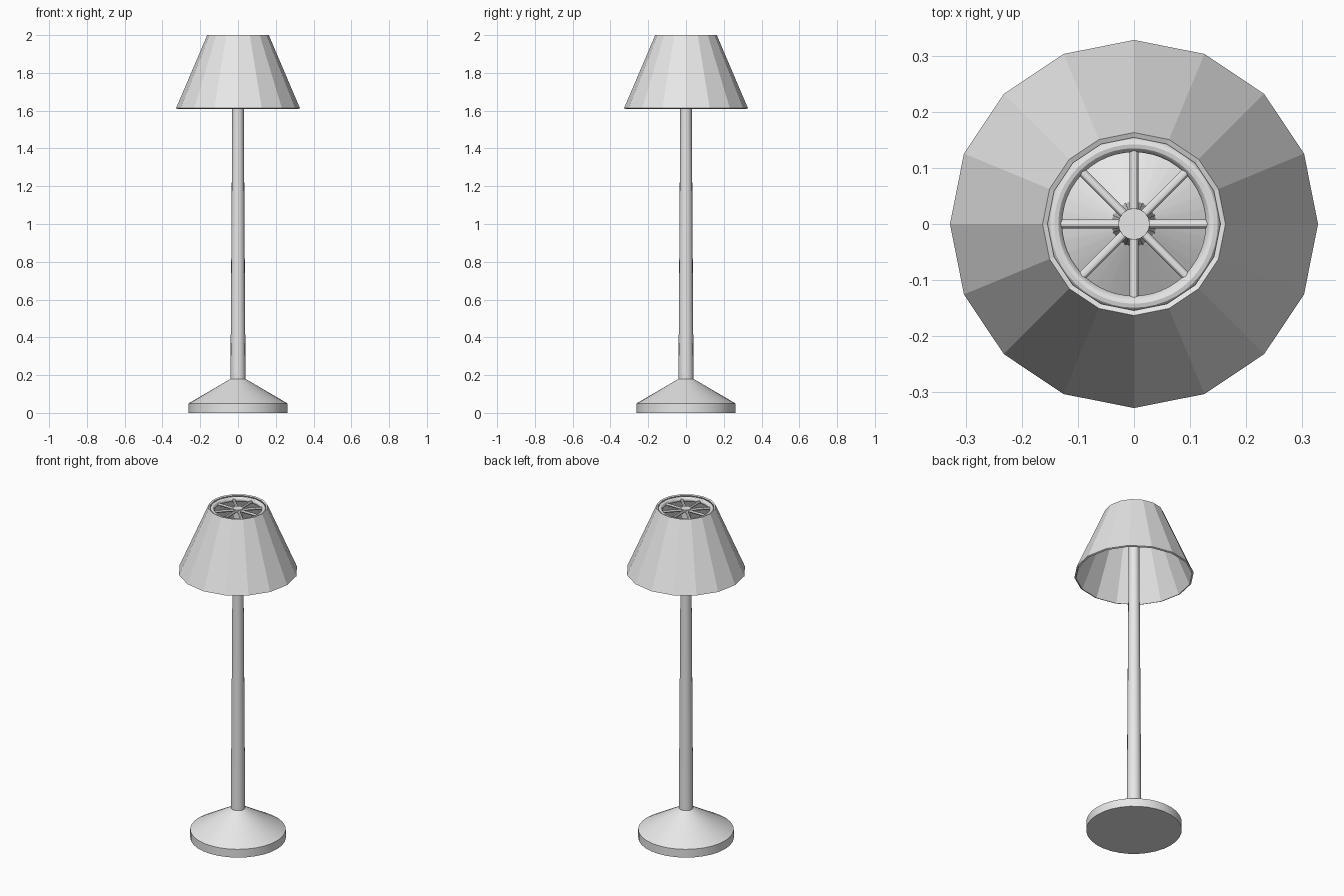
import bpy, bmesh
from math import cos, sin, pi, radians
from mathutils import Matrix

cube = bpy.data.objects.get("Cube")
if cube:
    bpy.data.objects.remove(cube)

grey = bpy.data.materials.new("light grey")
grey.use_nodes = True
COLOUR = (0.8, 0.8, 0.8, 1)
grey.diffuse_color = COLOUR
grey.node_tree.nodes["Principled BSDF"].inputs["Base Color"].default_value = COLOUR


def finish(obj, name, smooth=True):
    obj.name = name
    obj.data.materials.append(grey)
    if smooth:
        bpy.ops.object.select_all(action="DESELECT")
        obj.select_set(True)
        bpy.context.view_layer.objects.active = obj
        bpy.ops.object.shade_smooth_by_angle(angle=radians(30))
    return obj


def lathe(name, profile, sides, closed=False, smooth=True):
    """Revolve (radius, z) points; open profiles are capped at both ends."""
    bm = bmesh.new()
    rings = [[bm.verts.new((r * cos(2 * pi * i / sides), r * sin(2 * pi * i / sides), z))
              for i in range(sides)] for r, z in profile]
    pairs = list(zip(rings, rings[1:]))
    if closed:
        pairs.append((rings[-1], rings[0]))
    else:
        bm.faces.new(rings[0])
        bm.faces.new(rings[-1])
    for a, b in pairs:
        for i in range(sides):
            j = (i + 1) % sides
            bm.faces.new((a[i], a[j], b[j], b[i]))
    bmesh.ops.recalc_face_normals(bm, faces=bm.faces)
    mesh = bpy.data.meshes.new(name)
    bm.to_mesh(mesh)
    bm.free()
    obj = bpy.data.objects.new(name, mesh)
    bpy.context.collection.objects.link(obj)
    return finish(obj, name, smooth)


# Weighted foot and tapering stem
lathe("base", [(0.262, 0), (0.262, 0.05), (0.04, 0.18)], 32)
lathe("pole", [(0.04, 0.17), (0.028, 1.992)], 16)

# Faceted shade with a thin wall whose rims lie square to the slope
lathe("lampshade", [(0.328, 1.613), (0.163, 2.0), (0.154, 1.996), (0.319, 1.609)],
      16, closed=True, smooth=False)

# Support ring inside the top of the shade
RING_Z = 1.98
bpy.ops.mesh.primitive_torus_add(major_segments=48, minor_segments=12, major_radius=0.142,
                                 minor_radius=0.014, location=(0, 0, RING_Z))
finish(bpy.context.object, "support_ring")

# Spokes from the pole to the ring
LENGTH = 0.135
bm = bmesh.new()
for i in range(8):
    place = (Matrix.Translation((0, 0, RING_Z)) @ Matrix.Rotation(i * pi / 4, 4, "Z")
             @ Matrix.Translation((LENGTH / 2, 0, 0)) @ Matrix.Rotation(pi / 2, 4, "Y"))
    bmesh.ops.create_cone(bm, cap_ends=True, segments=12, radius1=0.008, radius2=0.008,
                          depth=LENGTH, matrix=place)
mesh = bpy.data.meshes.new("spokes")
bm.to_mesh(mesh)
bm.free()
spokes = bpy.data.objects.new("spokes", mesh)
bpy.context.collection.objects.link(spokes)
finish(spokes, "spokes")
